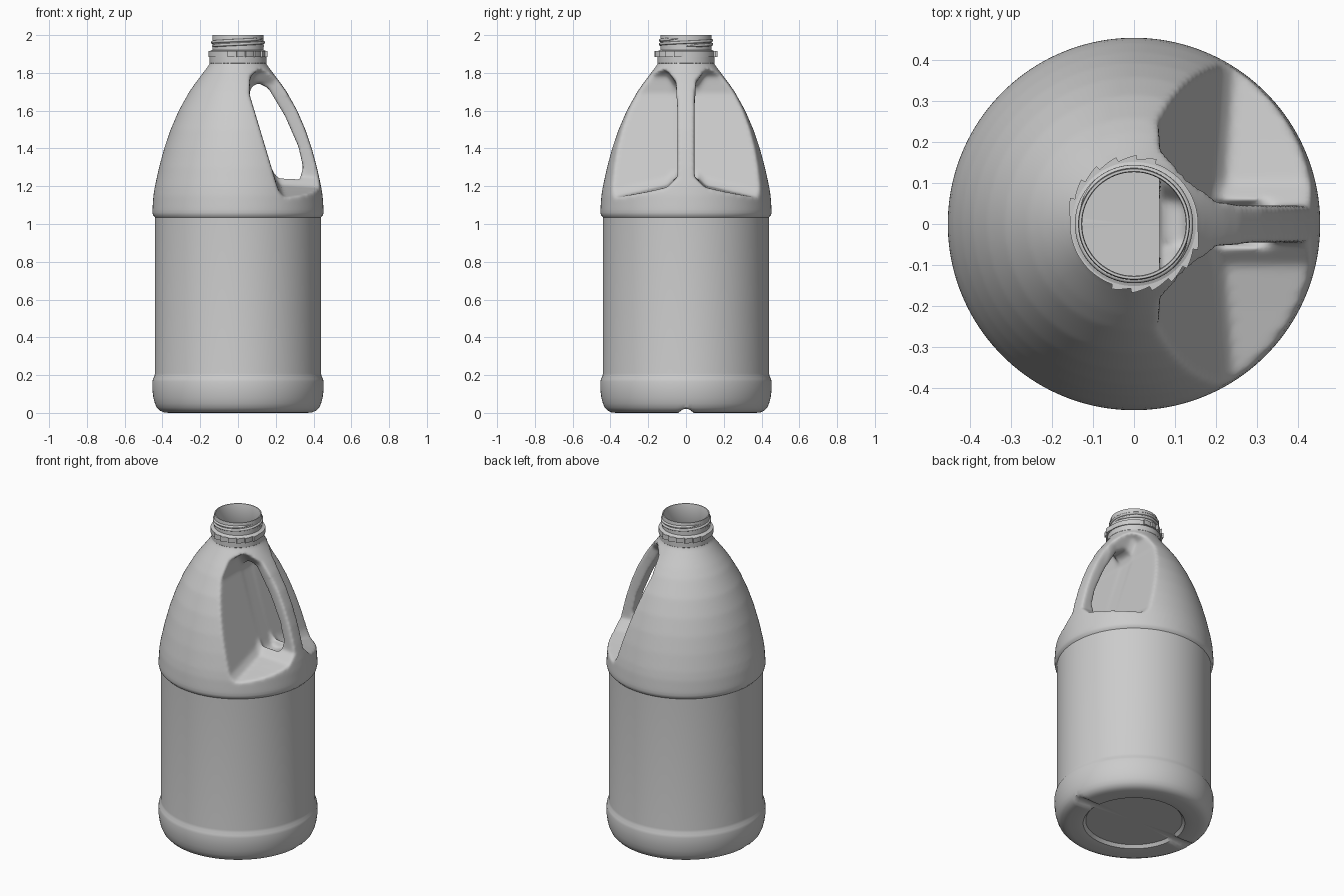
import bpy, bmesh, math
from mathutils import Vector

cube = bpy.data.objects.get("Cube")
if cube:
    bpy.data.objects.remove(cube)

plastic = bpy.data.materials.new("grey_plastic")
plastic.use_nodes = True
GREY = (0.6, 0.6, 0.6, 1)
plastic.diffuse_color = GREY
plastic.node_tree.nodes["Principled BSDF"].inputs["Base Color"].default_value = GREY
SEGS = 160


def add_object(name, bm):
    mesh = bpy.data.meshes.new(name)
    bm.to_mesh(mesh)
    bm.free()
    mesh.materials.append(plastic)
    obj = bpy.data.objects.new(name, mesh)
    bpy.context.collection.objects.link(obj)
    return obj


def loft(rings, caps=True):
    """Skin a list of closed rings of points."""
    bm = bmesh.new()
    loops = [[bm.verts.new(p) for p in ring] for ring in rings]
    for a, b in zip(loops, loops[1:]):
        for i in range(len(a)):
            j = (i + 1) % len(a)
            bm.faces.new((a[i], a[j], b[j], b[i]))
    if caps:
        bm.faces.new(loops[0])
        bm.faces.new(loops[-1])
        bmesh.ops.recalc_face_normals(bm, faces=bm.faces)
    return bm


def lathe(profile, caps=False, segs=SEGS, radius=lambda r, z, a: r):
    rings = []
    for r, z in profile:
        ring = []
        for i in range(segs):
            a = math.tau * i / segs
            rr = radius(r, z, a)
            ring.append((rr * math.cos(a), rr * math.sin(a), z))
        rings.append(ring)
    return loft(rings, caps)


def smooth(obj, angle=35):
    bpy.ops.object.select_all(action='DESELECT')
    obj.select_set(True)
    bpy.context.view_layer.objects.active = obj
    bpy.ops.object.shade_smooth_by_angle(angle=math.radians(angle))


# Lower body: recessed base, rounded heel, label panel, step below the shoulder
body_profile = [(0.005, 0.022), (0.275, 0.022), (0.29, 0.004), (0.31, 0), (0.34, 0),
                (0.37, 0), (0.395, 0.003), (0.415, 0.012), (0.43, 0.028), (0.44, 0.05),
                (0.448, 0.08), (0.453, 0.12), (0.453, 0.165), (0.45, 0.18), (0.442, 0.195),
                (0.44, 0.21), (0.44, 1.035), (0.45, 1.046), (0.453, 1.06), (0.453, 1.075)]
bm = lathe(body_profile)
bmesh.ops.contextual_create(bm, geom=[e for e in bm.edges if e.is_boundary and e.verts[0].co.z < 0.5])
# Vent notches across the base ring on the left and right
for v in bm.verts:
    if abs(v.co.y) < 0.04 and v.co.xy.length > 0.27:
        v.co.z = max(v.co.z, 0.022 * (1 - (v.co.y / 0.04) ** 2))
smooth(add_object("lower_body", bm))

# Shoulder as a solid, to be cut by the grip opening
shoulder_profile = [(0.453, 0.98), (0.453, 1.08), (0.448, 1.15), (0.44, 1.2), (0.418, 1.3),
                    (0.391, 1.4), (0.357, 1.5), (0.314, 1.6), (0.258, 1.7), (0.223, 1.75),
                    (0.185, 1.8), (0.148, 1.85), (0.145, 1.9)]
shoulder = add_object("shoulder_and_handle", lathe(shoulder_profile, caps=True))


# Grip cutter: a finger hole that flares into a hollow on each side
def hollow(floor, top):
    wall = 0.195 + 0.3 * (1.19 - floor)
    return [(wall, floor + 0.05), (0.06, 1.69), (0.065, top - 0.03), (0.1, top),
            (0.2, top + 0.01), (0.4, top), (0.6, 1.5), (0.6, 1.3),
            (0.6, floor - 0.01), (0.4, floor), (wall + 0.03, floor + 0.01)]


hole = [(0.195, 1.24), (0.06, 1.68), (0.07, 1.73), (0.11, 1.745), (0.16, 1.72), (0.25, 1.57),
        (0.32, 1.41), (0.345, 1.3), (0.325, 1.23), (0.25, 1.2), (0.21, 1.21)]
half = [(0.043, hole), (0.055, hollow(1.24, 1.745)), (0.1, hollow(1.195, 1.81)),
        (0.2, hollow(1.17, 1.81)), (0.55, hollow(1.09, 1.81))]
sections = [(-y, s) for y, s in reversed(half)] + half
cutter = add_object("grip_cutter", loft([[(x, y, z) for x, z in s] for y, s in sections]))
cutter.hide_render = True

cut = shoulder.modifiers.new("cut", 'BOOLEAN')
cut.operation = 'DIFFERENCE'
cut.solver = 'EXACT'
cut.object = cutter
remesh = shoulder.modifiers.new("remesh", 'REMESH')
remesh.mode = 'VOXEL'
remesh.voxel_size = 0.01
soften = shoulder.modifiers.new("soften", 'SMOOTH')
soften.factor = 0.5
soften.iterations = 8
evaluated = shoulder.evaluated_get(bpy.context.evaluated_depsgraph_get())
bm = bmesh.new()
bm.from_mesh(evaluated.to_mesh())
evaluated.to_mesh_clear()
shoulder.modifiers.clear()
bpy.data.objects.remove(cutter)

# Open the shoulder at the neck and at the label panel
for height, direction in ((1.07, -1), (1.855, 1)):
    bmesh.ops.bisect_plane(bm, geom=bm.verts[:] + bm.edges[:] + bm.faces[:],
                           plane_co=Vector((0, 0, height)),
                           plane_no=Vector((0, 0, direction)), clear_outer=True)
bm.to_mesh(shoulder.data)
bm.free()
smooth(shoulder, 60)

# Neck tube with collar and rolled lip
neck_profile = [(0.146, 1.845), (0.151, 1.852), (0.151, 1.885), (0.151, 1.915), (0.143, 1.918),
                (0.136, 1.922), (0.136, 1.99), (0.134, 2.0), (0.128, 2.0), (0.126, 1.995),
                (0.126, 1.87), (0.14, 1.845)]
smooth(add_object("neck", lathe(neck_profile, segs=96)))


# Ratchet ring: two opposite arcs of saw teeth
def ratchet(r, z, a):
    deg = math.degrees(a) % 180
    if r < 0.15 or not 70 < deg < 175:
        return r
    return r + 0.012 * (1 - (deg - 70) % 17.5 / 17.5)


ring_profile = [(0.14, 1.885), (0.156, 1.885), (0.156, 1.915), (0.14, 1.915)]
smooth(add_object("ratchet_ring", lathe(ring_profile, segs=360, radius=ratchet)), 20)

# Screw threads: two tapered helical ridges
for k in range(2):
    curve = bpy.data.curves.new("screw_thread", 'CURVE')
    curve.dimensions = '3D'
    curve.bevel_depth = 0.008
    curve.bevel_resolution = 2
    spline = curve.splines.new('POLY')
    count = 90
    spline.points.add(count - 1)
    for i, p in enumerate(spline.points):
        t = i / (count - 1)
        a = math.pi * k + t * math.tau * 0.95
        p.co = (0.136 * math.cos(a), 0.136 * math.sin(a), 1.942 + 0.038 * t, 1)
        p.radius = min(1, 0.1 + 10 * min(t, 1 - t))
    curve.materials.append(plastic)
    thread = bpy.data.objects.new("screw_thread", curve)
    bpy.context.collection.objects.link(thread)
